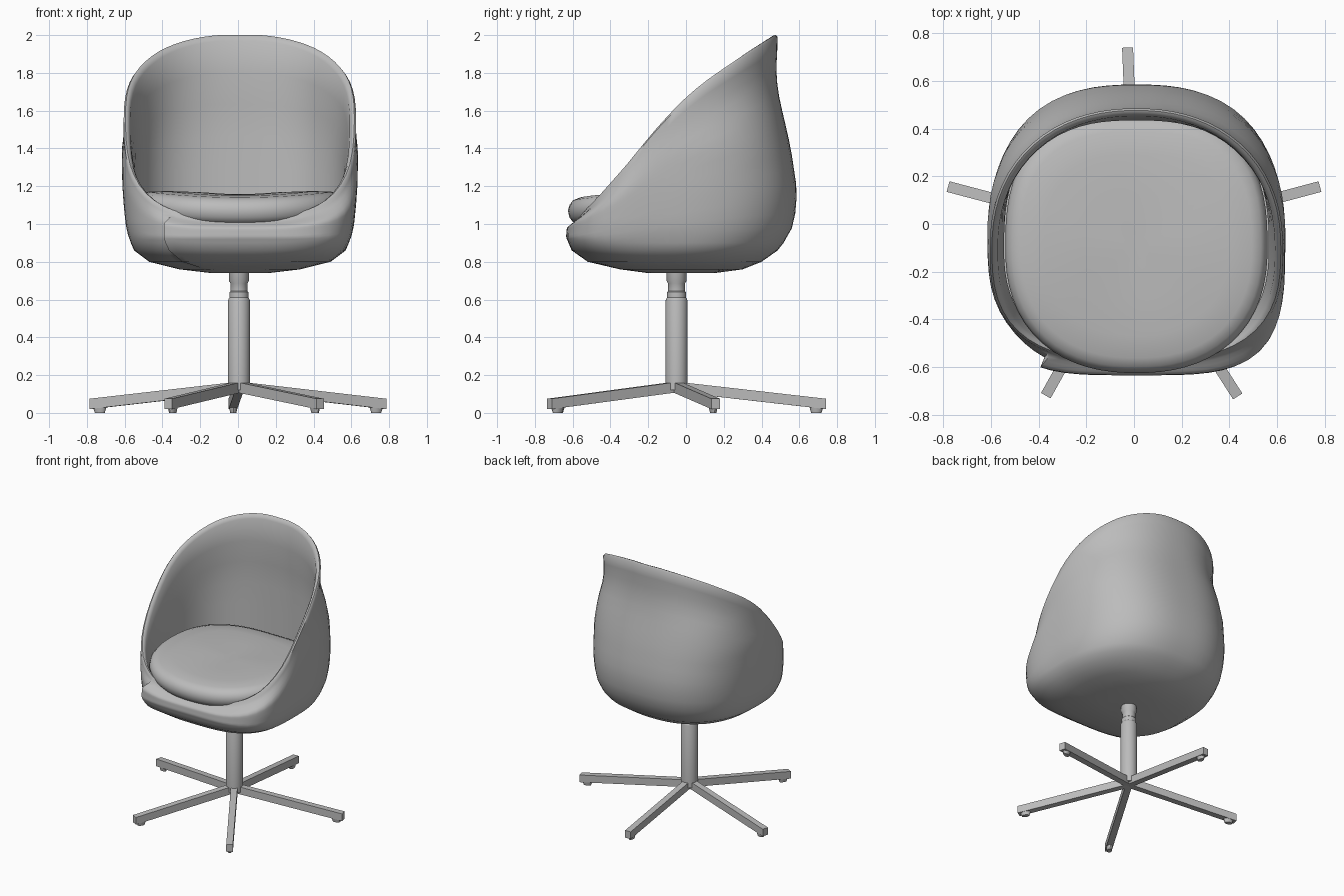
import bpy, bmesh, math
from mathutils import Vector, Matrix

old = bpy.data.objects.get("Cube")
if old:
    bpy.data.objects.remove(old)

grey = bpy.data.materials.new("plain grey")
grey.use_nodes = True
colour = (0.5, 0.5, 0.5, 1)
grey.diffuse_color = colour
grey.node_tree.nodes["Principled BSDF"].inputs["Base Color"].default_value = colour

CENTRE = Vector((0.01, -0.1, 0))
STEM = Vector((0.005, -0.05, 0))


def finish(name, bm, angle=40):
    bmesh.ops.recalc_face_normals(bm, faces=bm.faces)
    mesh = bpy.data.meshes.new(name)
    bm.to_mesh(mesh)
    bm.free()
    mesh.materials.append(grey)
    obj = bpy.data.objects.new(name, mesh)
    bpy.context.collection.objects.link(obj)
    bpy.ops.object.select_all(action='DESELECT')
    obj.select_set(True)
    bpy.context.view_layer.objects.active = obj
    bpy.ops.object.shade_smooth_by_angle(angle=math.radians(angle))
    return obj


def table(rows, key):
    """Linear lookup in rows whose first item is the key."""
    if key <= rows[0][0]:
        return rows[0][1:]
    for a, b in zip(rows, rows[1:]):
        if key <= b[0]:
            t = (key - a[0]) / (b[0] - a[0])
            return [p + (q - p) * t for p, q in zip(a[1:], b[1:])]
    return rows[-1][1:]


def radius(phi, w, front, back, n_front, n_back):
    """Polar radius of a rounded outline with a different front and back."""
    c, s = abs(math.cos(phi)), math.sin(phi)
    depth, n = (back, n_back) if s > 0 else (front, n_front)
    return ((c / w) ** n + (abs(s) / depth) ** n) ** (-1 / n)


def place(phi, r, z):
    return CENTRE + Vector((r * math.cos(phi), r * math.sin(phi), z))


def loft(bm, columns):
    """Skin neighbouring columns into a closed ring and cap both ends."""
    grid = [[bm.verts.new(p) for p in col] for col in columns]
    for a, b in zip(grid, grid[1:] + grid[:1]):
        for k in range(len(a) - 1):
            bm.faces.new((a[k], b[k], b[k + 1], a[k + 1]))
    bm.faces.new([col[0] for col in grid])
    bm.faces.new([col[-1] for col in grid])


# Shell outline by height: half width, front depth, back depth
BODY = [(.74, .15, .1, .25), (.76, .32, .25, .40), (.80, .48, .42, .50),
        (.86, .56, .505, .585), (.93, .59, .535, .64), (1.0, .605, .53, .67),
        (1.1, .615, .52, .685), (1.2, .622, .52, .685), (1.4, .627, .52, .655),
        (1.6, .605, .5, .61), (1.85, .52, .45, .56), (2.0, .5, .4, .56)]
# Rim height by depth
RIM = [(-.62, 1.0), (-.57, 1.03), (-.455, 1.15), (-.32, 1.30), (-.23, 1.41),
       (-.14, 1.515), (-.05, 1.61), (.03, 1.685), (.13, 1.763), (.23, 1.83),
       (.35, 1.91), (.48, 1.99)]
FOLD = math.radians(230.5)


def body_radius(phi, z):
    # Corners get squarer with height; beyond the fold the front steps inward
    rise = min(1, (z - .74) / .16)
    n = 2.4 + 1.5 * rise
    if math.pi < phi < FOLD:
        n -= 1.3 * rise
    return radius(phi, *table(BODY, z), n, 2.2 + .35 * rise)


def shell_column(phi):
    rim = radius(phi, .615, .48, .585, 2.8, 2.2)
    top = table(RIM, place(phi, rim, 0).y)[0]
    col = [place(phi, body_radius(phi, z), z) for z in (.74, .76, .78, .8, .83, .86)]
    steps = 14
    for i in range(steps + 1):
        u = i / steps
        z = .9 + (top - .9) * u
        t = max(0, (u - .6) / .4)
        t = t * t * (3 - 2 * t)
        r = body_radius(phi, z)
        col.append(place(phi, r + (rim - r) * t, z))
    # Rounded lip, then the inner wall down to the hidden floor
    col.append(place(phi, rim * .985, top + .011))
    col.append(place(phi, rim * .965, top + .006))
    lip = rim * .945
    col.append(place(phi, lip, top - .02))
    floor = radius(phi, .555, .46, .555, 2.5, 2.7)
    for i in range(1, 7):
        t = i / 6
        z = (top - .02) * (1 - t) + .96 * t
        r = lip + (floor - lip) * min(1, t * 2)
        col.append(place(phi, min(r, body_radius(phi, z) - .035), z))
    return col


bm = bmesh.new()
angles = sorted([math.radians(a) for a in range(0, 360, 5)] + [FOLD + .012])
loft(bm, [shell_column(a) for a in angles])
finish("seat_shell", bm, 50)

# Seat cushion with a rounded edge and slightly raised sides
bm = bmesh.new()
EDGE = [(.9, 1.0), (.95, 1.01), (.985, 1.035), (1, 1.07), (.985, 1.1),
        (.95, 1.125), (.88, 1.14), (.7, 1.15), (.4, 1.155), (.1, 1.155)]
columns = []
for i in range(64):
    phi = math.tau * i / 64
    r = radius(phi, .55, .525, .555, 2.3, 2.7)
    lift = .035 * math.cos(phi) ** 2
    columns.append([place(phi, r * k, z + lift * k) for k, z in EDGE])
loft(bm, columns)
finish("seat_cushion", bm, 60)

# Swivel column, turned from a stepped profile
bm = bmesh.new()
PROFILE = [(.058, .12), (.058, .595), (.054, .605), (.05, .61), (.05, .64),
           (.045, .645), (.045, .685), (.053, .7), (.053, .79)]
loft(bm, [[STEM + Vector((r * math.cos(a), r * math.sin(a), z)) for r, z in PROFILE]
          for a in [math.tau * i / 24 for i in range(24)]])
finish("swivel_column", bm, 30)

# Five sloping legs, each with a slim oval foot pad
TIPS = [(-.027, .74), (-.78, .157), (-.37, -.72), (.435, -.723), (.78, .157)]
for i, (x, y) in enumerate(TIPS, 1):
    run = Vector((x, y, 0)) - STEM
    out = run.normalized()
    side = Vector((-out.y, out.x, 0)) * .023
    bm = bmesh.new()
    ends = []
    for base, low in ((STEM, .11), (STEM + run, .02)):
        ends.append([bm.verts.new(base + side * s + Vector((0, 0, low + h)))
                     for s, h in ((-1, 0), (1, 0), (1, .055), (-1, .055))])
    a, b = ends
    for k in range(4):
        bm.faces.new((a[k], a[k - 1], b[k - 1], b[k]))
    bm.faces.new(a)
    bm.faces.new(b)
    finish(f"base_leg_{i}", bm, 30)

    bm = bmesh.new()
    spot = Matrix.Translation(STEM + run - out * .05 + Vector((0, 0, .014)))
    turn = Matrix.Rotation(math.atan2(out.y, out.x), 4, 'Z')
    oval = Matrix.Diagonal((1, .6, 1, 1))
    bmesh.ops.create_cone(bm, cap_ends=True, segments=16, radius1=.027, radius2=.036,
                          depth=.028, matrix=spot @ turn @ oval)
    finish(f"foot_pad_{i}", bm, 30)
